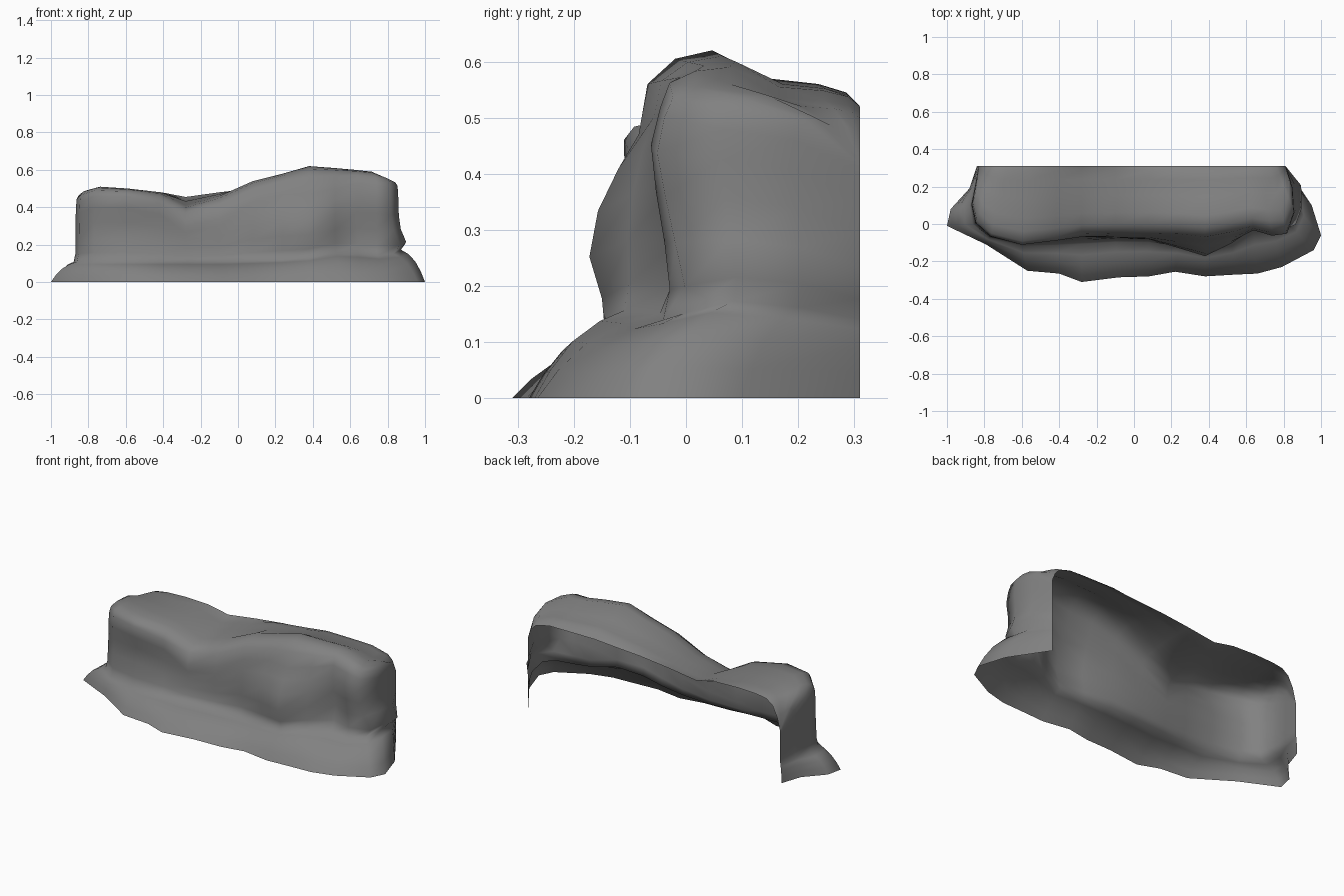
import bpy, bmesh
from math import exp
from mathutils import Vector

# Plan outlines, back-left corner round the front to back-right corner
base = [(-.84, .31), (-.88, .19), (-.98, .08), (-1, -.01), (-.79, -.11), (-.57, -.25), (-.4, -.265),
        (-.28, -.31), (-.08, -.285), (.08, -.28), (.22, -.255), (.38, -.28), (.55, -.27), (.66, -.265),
        (.79, -.23), (.96, -.14), (1, -.06), (.95, .1), (.81, .31)]
wall = [(-.83, .31), (-.85, .2), (-.87, .1), (-.85, 0), (-.77, -.07), (-.6, -.105), (-.42, -.1),
        (-.28, -.09), (-.1, -.08), (.08, -.08), (.24, -.1), (.38, -.12), (.52, -.09), (.64, -.04),
        (.74, -.04), (.82, -.02), (.86, .08), (.85, .2), (.81, .31)]
# Heights along the same stations: foot, shoulder, crest, back edge; and back edge x
foot = [.1, .1, .1, .1, .1, .1, .1, .1, .1, .105, .11, .12, .145, .14, .13, .14, .16, .15, .13]
shoulder = [.28, .36, .4, .43, .46, .46, .42, .3, .34, .43, .47, .47, .5, .53, .52, .5, .48, .46, .4]
crest = [.3, .41, .47, .49, .51, .5, .48, .41, .46, .54, .58, .62, .61, .6, .59, .56, .54, .5, .42]
back = [.3, .38, .44, .47, .48, .485, .48, .455, .48, .5, .51, .52, .52, .52, .52, .51, .5, .47, .42]
back_x = [-.83, -.81, -.78, -.74, -.68, -.56, -.41, -.28, -.1, .08, .24, .38, .5, .6, .67, .72, .76, .79, .81]

# Bulges and hollows in the front face: x, z, width, height, y push
lumps = [(.36, .27, .16, .12, -.055), (.34, .55, .2, .09, .05), (-.62, .44, .17, .07, -.025),
         (-.6, .28, .2, .08, .03), (-.25, .22, .12, .06, .02), (.62, .28, .07, .12, .04),
         (.8, .45, .12, .11, -.04), (.84, .13, .12, .1, .03)]


def push(x, z):
    return sum(a * exp(-((x - cx) / w) ** 2 - ((z - cz) / h) ** 2) for cx, cz, w, h, a in lumps)


def column(i):
    b, w = Vector(base[i]), Vector(wall[i])
    end = Vector((back_x[i], .31))
    front = min(1, max(0, (.31 - w.y) / .3))
    pts = []
    # sloping foot: share of foot height, share of base outline
    for t, k in ((0, 1), (.35, .84), (.7, .62), (.95, .34), (1.08, .08)):
        p, z = w.lerp(b, k), t * foot[i]
        pts.append((p.x, p.y + push(p.x, z) * front * (1 - k), z))
    # wall up to the shoulder, right end flaring low down
    z0 = foot[i] * 1.08
    for f in (.14, .36, .6, .82, 1):
        z = z0 + f * (shoulder[i] - z0)
        p = w.lerp(end, .04 * f ** 3)
        flare = .05 * exp(-((z - .17) / .09) ** 2) if 15 <= i <= 17 else 0
        pts.append((p.x + flare, p.y + push(p.x, z) * front, z))
    # rounded brow, crest and top running to the open back
    s, c, e = shoulder[i], crest[i], back[i]
    for u, z in ((.08, s + .6 * (c - s)), (.2, s + .9 * (c - s)), (.36, c),
                 (.6, c + .5 * (e - c)), (.82, c + .6 * (e - c)), (.94, c + .75 * (e - c)), (1, e)):
        p = w.lerp(end, u)
        pts.append((p.x, p.y + push(p.x, s) * front * (1 - u), z))
    return pts


# Rock shell, open at the back and underneath
bm = bmesh.new()
cols = [[bm.verts.new(p) for p in column(i)] for i in range(len(base))]
for a, b in zip(cols, cols[1:]):
    for j in range(len(a) - 1):
        bm.faces.new((a[j], b[j], b[j + 1], a[j + 1]))
bmesh.ops.remove_doubles(bm, verts=bm.verts, dist=.0005)
for f in bm.faces:
    f.smooth = True
mesh = bpy.data.meshes.new("rock_ledge")
bm.to_mesh(mesh)
bm.free()
stone = bpy.data.materials.new("dark_stone")
stone.diffuse_color = (.22, .22, .22, 1)
mesh.materials.append(stone)
bpy.context.collection.objects.link(bpy.data.objects.new("rock_ledge", mesh))
